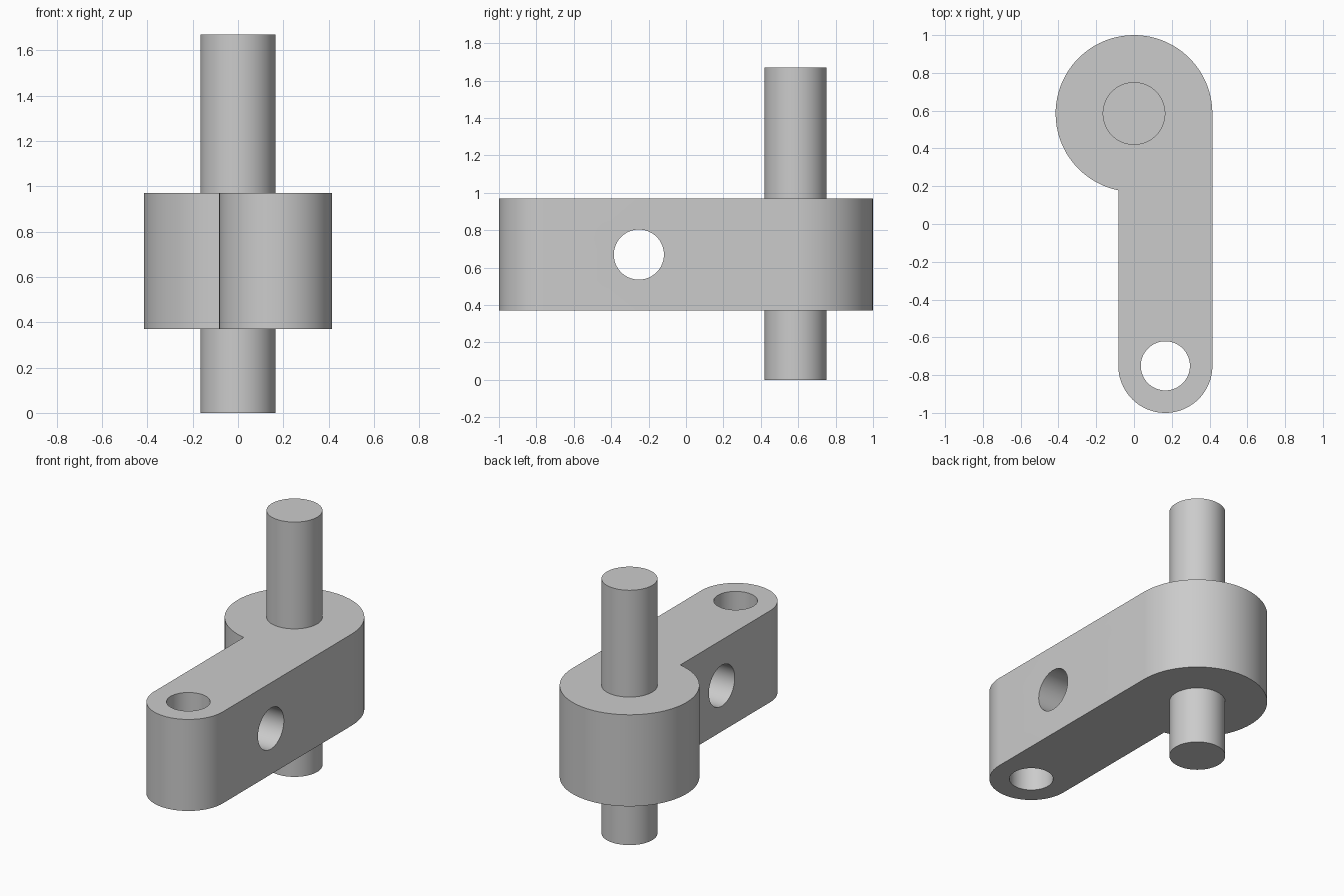
import bpy, bmesh
from math import cos, sin, acos, pi, radians
from mathutils import Vector

cube = bpy.data.objects.get("Cube")
if cube:
    bpy.data.objects.remove(cube, do_unlink=True)

# Key dimensions
HUB, HUB_R = Vector((0, 0.585)), 0.415
END, END_R = Vector((0.166, -0.751)), 0.249
BOTTOM, TOP = 0.37, 0.97
SHAFT_R, SHAFT_TOP = 0.166, 1.67
MID = (BOTTOM + TOP) / 2

grey = bpy.data.materials.new("plain_grey")
grey.use_nodes = True
colour = (0.6, 0.6, 0.6, 1)
grey.diffuse_color = colour
grey.node_tree.nodes["Principled BSDF"].inputs["Base Color"].default_value = colour


def arc(centre, radius, start, end, steps):
    angles = [start + (end - start) * i / steps for i in range(steps + 1)]
    return [centre + radius * Vector((cos(a), sin(a))) for a in angles]


def cylinder(name, radius, depth, location, rotation=(0, 0, 0)):
    bpy.ops.mesh.primitive_cylinder_add(vertices=64, radius=radius, depth=depth,
                                        location=location, rotation=rotation)
    obj = bpy.context.object
    obj.name = name
    obj.data.materials.append(grey)
    return obj


def activate(obj):
    bpy.ops.object.select_all(action='DESELECT')
    obj.select_set(True)
    bpy.context.view_layer.objects.active = obj


def drill(obj, cutter):
    cutter.hide_render = True
    activate(obj)
    mod = obj.modifiers.new("hole", 'BOOLEAN')
    mod.operation = 'DIFFERENCE'
    mod.solver = 'EXACT'
    mod.object = cutter
    bpy.ops.object.modifier_apply(modifier=mod.name)
    bpy.data.objects.remove(cutter, do_unlink=True)


# Lever: round hub running tangentially into a straight, round-ended arm
inner_x = END.x - END_R
junction = 2 * pi - acos(inner_x / HUB_R)
outline = arc(HUB, HUB_R, 0, junction, 60) + arc(END, END_R, pi, 2 * pi, 40)
bm = bmesh.new()
face = bm.faces.new([bm.verts.new((p.x, p.y, BOTTOM)) for p in outline])
side = bmesh.ops.extrude_face_region(bm, geom=[face])["geom"]
bmesh.ops.translate(bm, vec=(0, 0, TOP - BOTTOM),
                    verts=[v for v in side if isinstance(v, bmesh.types.BMVert)])
bmesh.ops.recalc_face_normals(bm, faces=bm.faces)
mesh = bpy.data.meshes.new("lever_arm")
bm.to_mesh(mesh)
bm.free()
lever = bpy.data.objects.new("lever_arm", mesh)
bpy.context.collection.objects.link(lever)
mesh.materials.append(grey)

# Vertical pin hole at the arm end and a cross hole through the arm
drill(lever, cylinder("pin_hole_cutter", 0.13, 1, (END.x, END.y, MID)))
drill(lever, cylinder("cross_hole_cutter", 0.134, 1, (END.x, -0.252, MID), (0, pi / 2, 0)))

# Shaft through the hub
shaft = cylinder("shaft", SHAFT_R, SHAFT_TOP, (HUB.x, HUB.y, SHAFT_TOP / 2))

for obj in (lever, shaft):
    activate(obj)
    bpy.ops.object.shade_smooth_by_angle(angle=radians(30))
